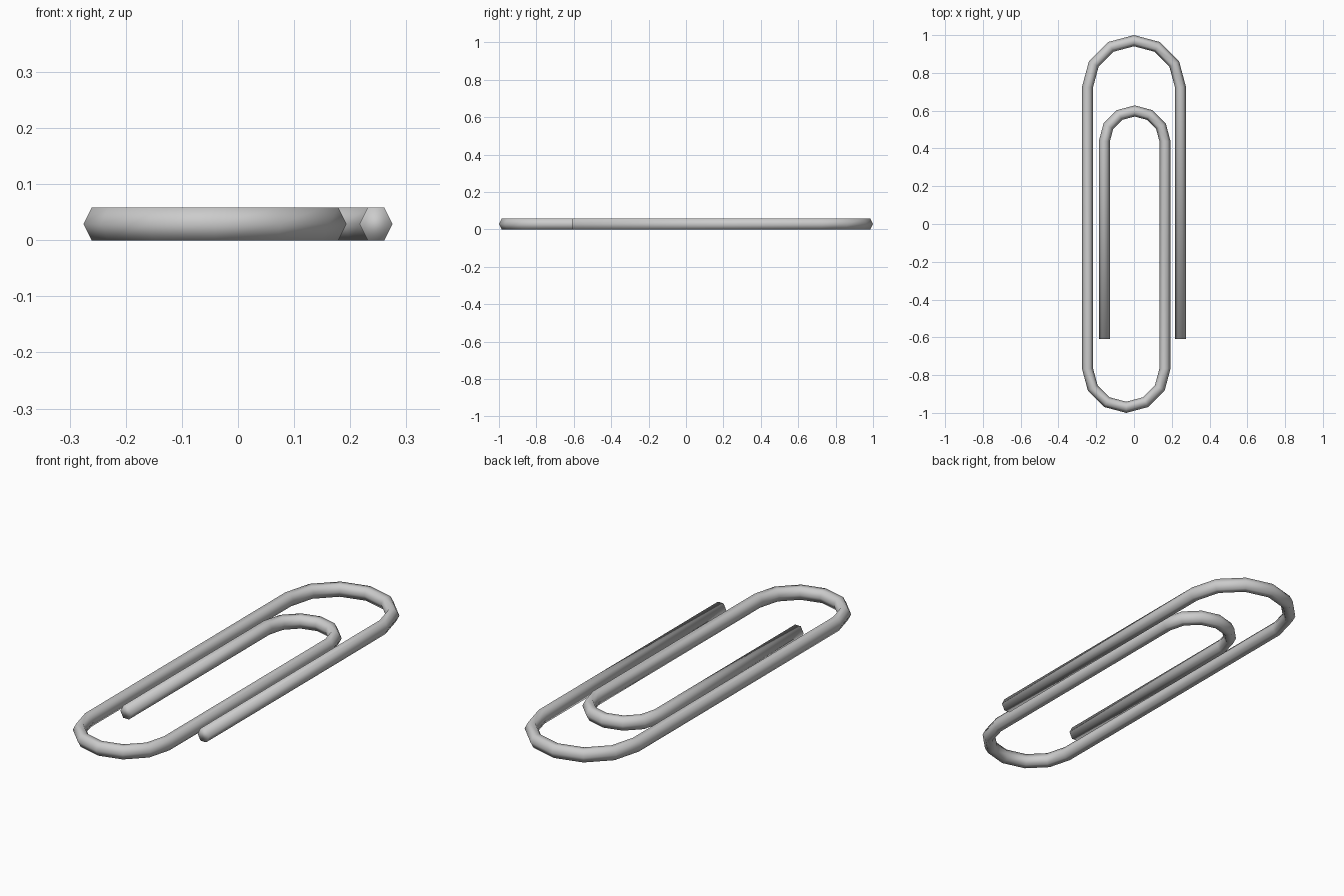
import bpy, bmesh
from math import sin, cos, pi
from mathutils import Vector

if "Cube" in bpy.data.objects:
    bpy.data.objects.remove(bpy.data.objects["Cube"])

R, HZ = 0.0295, 0.0290   # wire half width and half height


def bend(x0, x1, cy, up, n=6):
    """Half-circle bend from x0 to x1 as (point, tangent) pairs."""
    c, r = (x0 + x1) / 2, (x1 - x0) / 2
    s = 1 if up else -1
    out = []
    for i in range(n + 1):
        a = pi * i / n
        p = Vector((c - r * cos(a), cy + s * abs(r) * sin(a), HZ))
        t = Vector((r * sin(a), s * abs(r) * cos(a), 0)).normalized()
        out.append((p, t))
    return out


# Path: outer end, top bend, bottom bend, inner bend, inner end
up, down = Vector((0, 1, 0)), Vector((0, -1, 0))
path = [(Vector((0.246, -0.61, HZ)), up)]
path += bend(0.246, -0.246, 0.7245, True)
path += bend(-0.246, 0.164, -0.7655, False)
path += bend(0.164, -0.157, 0.438, True)
path += [(Vector((-0.157, -0.61, HZ)), down)]

# Sweep a six-sided section along the path
bm = bmesh.new()
rings = []
for p, t in path:
    side = Vector((t.y, -t.x, 0))
    ring = []
    for k in range(6):
        a = k * pi / 3
        z = HZ * sin(a) / sin(pi / 3)
        ring.append(bm.verts.new(p + side * (R * cos(a)) + Vector((0, 0, z))))
    rings.append(ring)
for a, b in zip(rings, rings[1:]):
    for k in range(6):
        j = (k + 1) % 6
        bm.faces.new((a[k], a[j], b[j], b[k]))

# End caps
bm.faces.new(rings[0])
bm.faces.new(rings[-1])
bmesh.ops.recalc_face_normals(bm, faces=bm.faces)
for f in bm.faces:
    f.smooth = True

mesh = bpy.data.meshes.new("paperclip_wire")
bm.to_mesh(mesh)
bm.free()
wire = bpy.data.objects.new("paperclip_wire", mesh)
bpy.context.collection.objects.link(wire)
